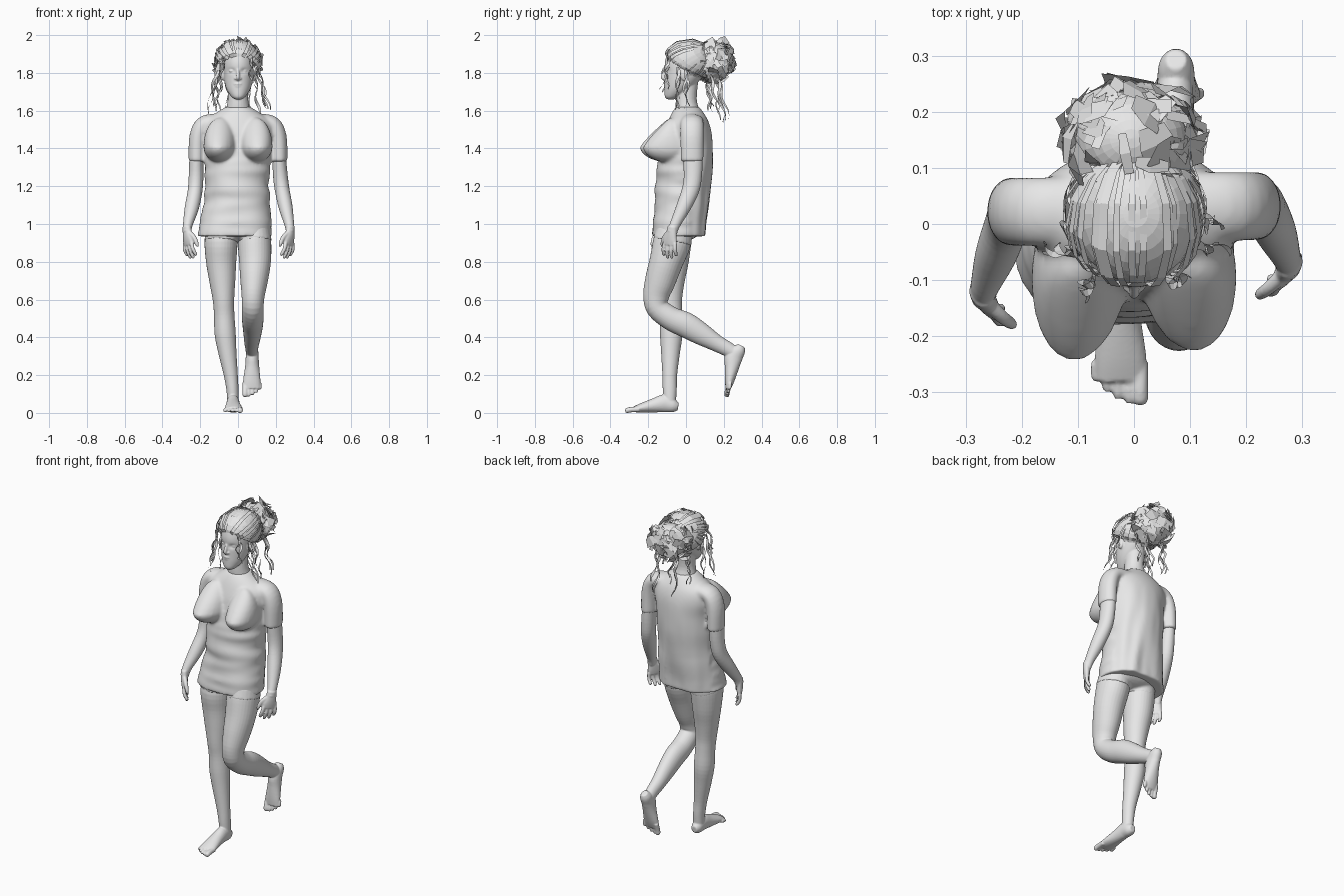
import bpy, bmesh, math, random
from mathutils import Vector, Matrix, noise

if "Cube" in bpy.data.objects:
    bpy.data.objects.remove(bpy.data.objects["Cube"])

random.seed(4)
GREY = bpy.data.materials.new("light grey")
GREY.diffuse_color = (0.8, 0.8, 0.8, 1)
GREY.use_nodes = True
GREY.node_tree.nodes["Principled BSDF"].inputs["Base Color"].default_value = GREY.diffuse_color
X, Y = Vector((1, 0, 0)), Vector((0, 1, 0))


def finish(name, bm, voxel=None, smooth=3):
    """Turn a bmesh into an object; voxel fuses overlapping parts into one skin."""
    if voxel:
        bmesh.ops.recalc_face_normals(bm, faces=bm.faces)
    me = bpy.data.meshes.new(name)
    bm.to_mesh(me)
    bm.free()
    me.materials.append(GREY)
    ob = bpy.data.objects.new(name, me)
    bpy.context.collection.objects.link(ob)
    if voxel:
        m = ob.modifiers.new("fuse", 'REMESH')
        m.mode, m.voxel_size, m.use_smooth_shade = 'VOXEL', voxel, True
        s = ob.modifiers.new("soften", 'SMOOTH')
        s.factor, s.iterations = 0.5, smooth
    return ob


def spline(rows, steps):
    out = []
    for i in range(len(rows) - 1):
        a, b, c, d = (rows[max(0, min(len(rows) - 1, i + k))] for k in (-1, 0, 1, 2))
        for s in range(steps):
            t = s / steps
            out.append([0.5 * (2 * q + (r - p) * t + (2 * p - 5 * q + 4 * r - w) * t * t
                               + (3 * q - p - 3 * r + w) * t ** 3) for p, q, r, w in zip(a, b, c, d)])
    return out + [list(rows[-1])]


def loft(bm, rows, ref=X, level=False, segs=24, steps=4, mat=None):
    """Skin rings (x, y, z, radius along ref, radius across); level keeps rings horizontal."""
    rows = spline(rows, steps)
    rings = []
    for i, (x, y, z, ra, rb) in enumerate(rows):
        t = Vector(rows[min(i + 1, len(rows) - 1)][:3]) - Vector(rows[max(i - 1, 0)][:3])
        t = Vector((0, 0, 1)) if level else t.normalized()
        u = (ref - t * ref.dot(t)).normalized()
        v = t.cross(u)
        ring = []
        for k in range(segs):
            a = math.tau * k / segs
            p = Vector((x, y, z)) + u * (ra * math.cos(a)) + v * (rb * math.sin(a))
            ring.append(bm.verts.new(mat @ p if mat else p))
        rings.append(ring)
    for r, q in zip(rings, rings[1:]):
        for k in range(segs):
            n = (k + 1) % segs
            bm.faces.new((r[k], r[n], q[n], q[k]))
    bm.faces.new(rings[0][::-1])
    bm.faces.new(rings[-1])
    return [v for r in rings for v in r]


def ball(bm, loc, rad, shape=None):
    for v in bmesh.ops.create_uvsphere(bm, u_segments=24, v_segments=16, radius=1)['verts']:
        c = shape(v.co) if shape else v.co
        v.co = Vector([l + r * q for l, r, q in zip(loc, rad, c)])


def ribbon(bm, pts, normals, widths):
    prev = None
    for i, p in enumerate(pts):
        t = pts[min(i + 1, len(pts) - 1)] - pts[max(i - 1, 0)]
        side = t.cross(normals[i]).normalized() * widths[i] / 2
        pair = (bm.verts.new(p - side), bm.verts.new(p + side))
        if prev:
            bm.faces.new((prev[0], prev[1], pair[1], pair[0]))
        prev = pair


# Shirt: creased trunk, bust and short sleeves fused together
bm = bmesh.new()
trunk = loft(bm, [(-.015, -.04, .935, .197, .142), (-.012, -.036, 1.0, .19, .141), (-.007, -.023, 1.1, .18, .144),
                  (-.005, -.015, 1.2, .17, .146), (-.004, -.005, 1.3, .174, .146), (0, .005, 1.4, .175, .137),
                  (0, .01, 1.48, .19, .126), (0, .012, 1.54, .18, .108), (0, .01, 1.585, .12, .086),
                  (0, .008, 1.62, .066, .062)], level=True, segs=64, steps=8)
for v in trunk:
    a = math.atan2(v.co.y + .02, v.co.x)
    fade = max(0, min(1, (1.5 - v.co.z) * 5))
    square = .07 * math.sin(2 * a) ** 2 * max(0, min(1, (1.15 - v.co.z) * 6))
    f = Vector((v.co.x * 4, v.co.y * 4, v.co.z * 22)) if v.co.y < .02 else Vector((v.co.x * 22, 3, v.co.z * 3))
    v.co += Vector((math.cos(a), math.sin(a), 0)) * (noise.noise(f) * .011 * fade + .16 * square)
for s, depth in ((-1, .172), (1, .155)):
    ball(bm, (s * .094, -.073, 1.408), (.088, depth, .084),
         lambda c: (c.x - s * .15 * c.y, c.y * (1 - .62 * max(0, c.z)), c.z * (1.85 if c.z > 0 else 1)))
    y = .022 if s < 0 else .032
    loft(bm, [(s * .1, y, 1.545, .062, .04), (s * .18, y, 1.53, .062, .043),
              (s * .213, y, 1.46, .062, .045), (s * .219, y, 1.33, .061, .043)], ref=Y)
finish("shirt", bm, .008, 10)

# Shorts just showing under the hem
bm = bmesh.new()
ball(bm, (-.003, -.045, .97), (.165, .122, .066))
for s in (-1, 1):
    loft(bm, [(s * .086, -.06, .97, .082, .096), (s * .09, -.073, .905, .089, .103)])
finish("shorts", bm, .007)

# Legs fused with feet: standing leg and trailing bent leg, big toe on the inner side
LEGS = {
    "standing_leg": [(-.088, -.06, .98, .078, .09), (-.09, -.072, .9, .087, .1), (-.089, -.073, .8, .08, .087),
                     (-.083, -.08, .7, .069, .073), (-.077, -.084, .6, .057, .063), (-.073, -.08, .52, .054, .059),
                     (-.068, -.078, .42, .056, .06), (-.056, -.082, .32, .048, .05), (-.038, -.086, .2, .037, .039),
                     (-.029, -.086, .12, .032, .037), (-.026, -.086, .05, .03, .032)],
    "trailing_leg": [(.088, -.06, .98, .078, .09), (.088, -.075, .9, .088, .1), (.09, -.105, .8, .084, .089),
                     (.085, -.136, .7, .073, .081), (.08, -.158, .62, .061, .069), (.078, -.15, .555, .057, .06),
                     (.078, -.08, .5, .057, .063), (.078, 0, .465, .054, .067), (.076, .08, .418, .047, .059),
                     (.073, .16, .37, .039, .045), (.073, .225, .335, .033, .039), (.074, .272, .305, .031, .033)]}
for name, inner, mat in (("standing_leg", 1, Matrix.Translation((-.026, -.047, 0))),
                         ("trailing_leg", -1, Matrix.Translation((.075, .323, .338)) @ Matrix.Rotation(math.radians(69), 4, 'X'))):
    bm = bmesh.new()
    loft(bm, LEGS[name], segs=32)
    loft(bm, [(0, .006, .034, .018, .02), (0, -.02, .038, .031, .036), (0, -.065, .05, .034, .047),
              (0, -.12, .04, .038, .038), (inner * .002, -.19, .026, .046, .025),
              (inner * .003, -.232, .018, .044, .014)], mat=mat)
    for i in range(5):
        x = inner * (.037 - .0195 * i)
        r = .0145 if i == 0 else .0098
        end = -.266 + .0026 * i * i
        loft(bm, [(x, -.2, .02, r, r), (x, end + .02, .017, r, r), (x, end, .0125, r, r * .95),
                  (x, end - .009, .011, r * .6, r * .6)], segs=12, mat=mat)
    finish(name, bm, .0042, 2)

# Arms fused with hands
ARMS = {
    -1: [(-.2, .022, 1.5, .048, .038), (-.219, .02, 1.36, .051, .037), (-.222, .016, 1.25, .046, .039),
         (-.228, -.003, 1.17, .044, .039), (-.246, -.055, 1.08, .038, .037), (-.265, -.108, 1.0, .028, .026),
         (-.27, -.128, .955, .028, .021)],
    1: [(.2, .03, 1.5, .048, .038), (.216, .036, 1.36, .052, .037), (.225, .036, 1.25, .048, .039),
        (.234, .024, 1.18, .046, .039), (.252, -.013, 1.09, .039, .037), (.271, -.057, 1.0, .028, .026),
        (.277, -.075, .955, .028, .021)]}
for s, rows in ARMS.items():
    mat = (Matrix.Translation(Vector(rows[-1][:3]) + Vector((0, 0, .012)))
           @ Matrix.Rotation(-s * .6, 4, 'Z') @ Matrix.Rotation(-.17, 4, 'X'))
    bm = bmesh.new()
    loft(bm, rows, ref=Y)
    loft(bm, [(0, 0, .02, .026, .02), (0, 0, -.02, .032, .02), (0, -.002, -.055, .041, .017),
              (0, 0, -.08, .038, .013)], ref=Y, mat=mat)
    for i in range(4):
        y = -.031 + .021 * i
        n = (.06, .07, .066, .05)[i]
        loft(bm, [(0, y, -.065, .0105, .0105), (0, y * 1.2, -.075 - n * .5, .01, .01),
                  (-s * .014, y * 1.25, -.075 - n, .009, .009), (-s * .018, y * 1.25, -.082 - n, .005, .005)],
             ref=Y, segs=12, mat=mat)
    loft(bm, [(0, -.015, -.015, .015, .014), (-s * .008, -.045, -.045, .013, .012),
              (-s * .014, -.057, -.078, .0105, .0105), (-s * .016, -.059, -.098, .006, .006)], ref=Y, segs=12, mat=mat)
    finish(("left" if s > 0 else "right") + "_arm", bm, .0042, 2)

# Head, neck and facial features
bm = bmesh.new()
loft(bm, [(0, .02, 1.54, .085, .065), (0, .01, 1.6, .066, .062), (0, .002, 1.66, .054, .055),
          (0, .01, 1.76, .052, .055)], level=True)
skull = loft(bm, [(.002, -.082, 1.66, .018, .018), (.002, -.07, 1.675, .038, .042), (.002, -.046, 1.71, .061, .068),
                  (.003, -.025, 1.75, .074, .088), (.004, -.007, 1.8, .081, .105), (.003, 0, 1.86, .083, .111),
                  (.002, .005, 1.92, .07, .095), (0, .005, 1.957, .04, .05)], level=True, segs=64, steps=8)
for v in skull:
    if v.co.y < 0:
        for s in (-1, 1):
            v.co.y += .01 * math.exp(-((v.co.x - s * .033) / .018) ** 2 - ((v.co.z - 1.81) / .012) ** 2)
loft(bm, [(0, -.1, 1.83, .009, .007), (0, -.113, 1.805, .008, .009), (0, -.123, 1.777, .01, .011),
          (0, -.112, 1.763, .008, .007)], segs=16)
for s in (-1, 1):
    ball(bm, (s * .012, -.113, 1.77), (.008, .009, .006))
    ball(bm, (s * .033, -.089, 1.81), (.015, .012, .008))
    ball(bm, (.004 + s * .084, -.01, 1.79), (.011, .02, .032))
ball(bm, (0, -.108, 1.741), (.022, .011, .006))
ball(bm, (0, -.106, 1.73), (.019, .011, .007))
ball(bm, (0, -.088, 1.68), (.02, .017, .016))
finish("head", bm, .0042, 3)

# Hair swept back: under-cap trimmed along the hairline, with ribbons over it
C, R = Vector((.003, .018, 1.865)), Vector((.112, .125, .11))
bm = bmesh.new()
ball(bm, C, R)
low = [v for v in bm.verts if v.co.z < 1.88 - .8 * (v.co.y + .1)]
bmesh.ops.delete(bm, geom=low, context='VERTS')
finish("hair_cap", bm)
bm = bmesh.new()
for i in range(70):
    a = math.tau * i / 70 + random.uniform(-.05, .05)
    y = C.y - R.y * math.cos(a) * .97
    start = Vector((math.sin(a), -math.cos(a), (1.885 - .8 * (y + .1) - C.z) / R.z)).normalized()
    end = Vector((.7 * math.sin(a), .75, .5)).normalized()
    lift = random.uniform(.03, .17)
    dirs = [start.lerp(end, k / 7).normalized() for k in range(8)]
    pts = [C + R * d * (1.01 + lift * math.sin(math.pi * (k / 7) ** .6)) for k, d in enumerate(dirs)]
    for p in pts:
        p.z = min(p.z, 1.985)
    w = random.uniform(.01, .024)
    ribbon(bm, pts, dirs, [w * (1 - .06 * k) for k in range(8)])
finish("swept_hair", bm)

# Bun: core wrapped in loose bent plates
C, R = Vector((-.005, .152, 1.864)), Vector((.128, .112, .118))
bm = bmesh.new()
ball(bm, C, R * .78)
for i in range(130):
    d = Vector([random.gauss(0, 1) for k in range(3)]).normalized()
    t = d.cross(Vector([random.gauss(0, 1) for k in range(3)])).normalized()
    r, arc, tilt = random.uniform(.8, 1.0), random.uniform(.2, .45), random.uniform(-.16, .16)
    dirs = [(d + t * arc * k).normalized() for k in (-1, 0, 1)]
    pts = [C + R * q * (r + tilt * (k - 1)) for k, q in enumerate(dirs)]
    w = random.uniform(.02, .07)
    lean = [q + t.cross(d) * random.uniform(-.5, .5) for q in dirs]
    ribbon(bm, pts, lean, [w * .7, w, w * .8])
for v in bm.verts:
    v.co.z = min(v.co.z, 1.998)
finish("hair_bun", bm)

# Loose wavy locks around the face and nape
LOCKS = [((-.1, -.05, 1.85), (-.165, -.04, 1.6)), ((-.11, 0, 1.84), (-.13, -.01, 1.6)),
         ((-.075, -.095, 1.88), (-.09, -.12, 1.71)), ((.1, -.04, 1.83), (.15, -.03, 1.6)),
         ((.11, 0, 1.82), (.155, .01, 1.62)), ((.07, -.095, 1.88), (.085, -.11, 1.73)),
         ((-.06, .16, 1.78), (-.05, .19, 1.56)), ((.05, .17, 1.78), (.06, .215, 1.54)),
         ((0, .11, 1.77), (.02, .14, 1.6)), ((.09, .13, 1.79), (.1, .17, 1.6)), ((-.1, .12, 1.79), (-.11, .13, 1.62))]
bm = bmesh.new()
for a, b in LOCKS:
    for twin in range(2):
        jit = Vector([random.uniform(-.012, .012) for k in range(3)])
        ph = random.uniform(0, 6)
        pts = [Vector(a).lerp(Vector(b) + jit * 1.5, k / 16)
               + Vector((math.sin(k * .6 + ph), math.cos(k * .6 + ph), 0)) * .01 * min(1, k / 4) for k in range(17)]
        nor = [Vector((math.cos(k * .2 + ph), math.sin(k * .2 + ph), 0)) for k in range(17)]
        ribbon(bm, pts, nor, [.018 * (1 - .04 * k) for k in range(17)])
finish("loose_locks", bm)
